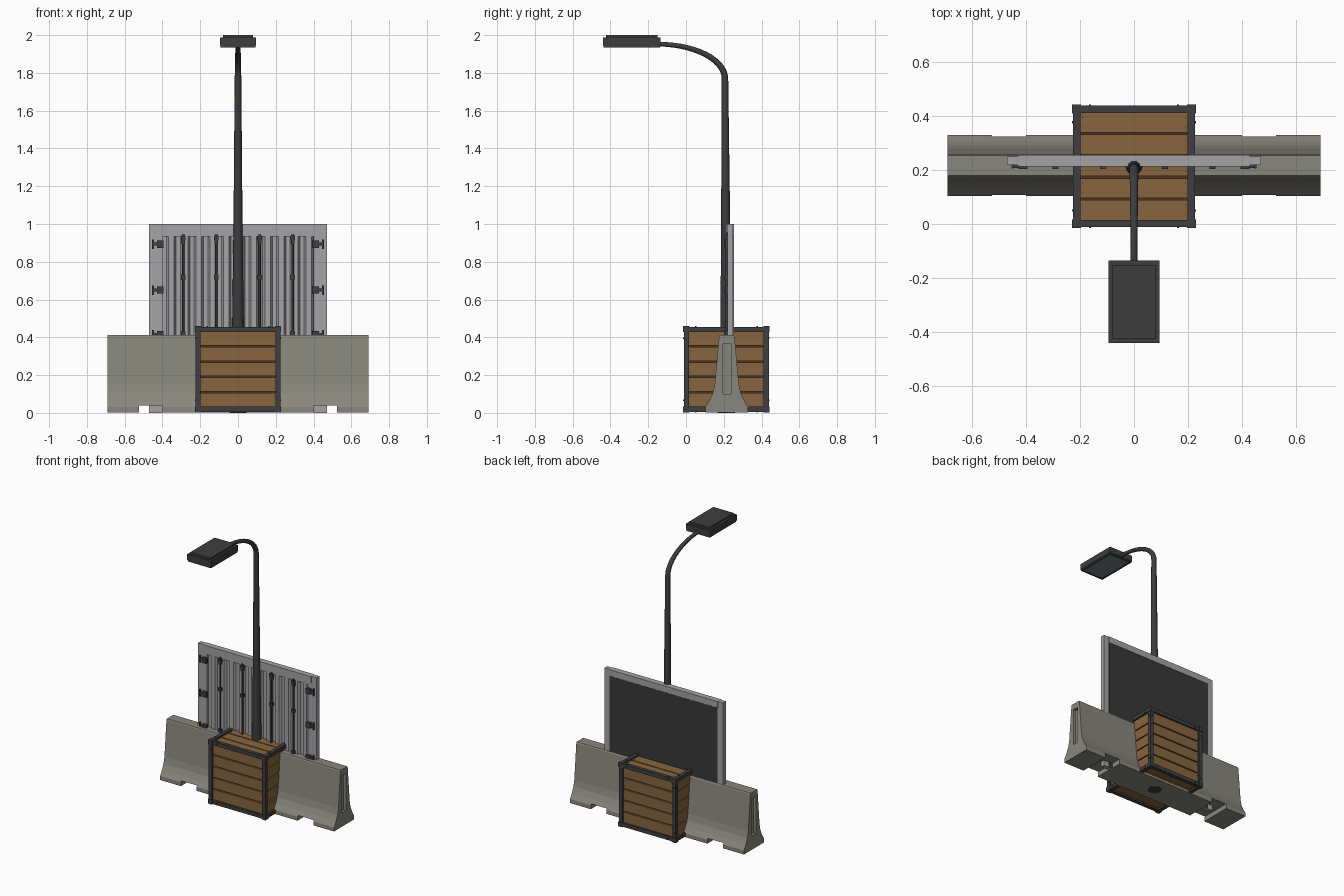
import bpy, bmesh, math
from mathutils import Matrix, Vector

if "Cube" in bpy.data.objects:
    bpy.data.objects.remove(bpy.data.objects["Cube"])


def material(name, *rgb):
    m = bpy.data.materials.new(name)
    lin = [((c / 255 + 0.055) / 1.055) ** 2.4 for c in rgb]
    m.diffuse_color = (*lin, 1)
    m.use_nodes = True
    m.node_tree.nodes["Principled BSDF"].inputs["Base Color"].default_value = m.diffuse_color
    return m


CONCRETE = material("concrete", 137, 135, 125)
STEEL = material("light_steel", 164, 163, 167)
IRON = material("dark_iron", 63, 63, 65)
LAMP = material("lamp_black", 61, 61, 61)
INNER = material("dark_panel", 56, 56, 57)
WOOD = material("wood", 136, 101, 62)
GAP = material("dark_wood", 72, 52, 30)
GLASS = material("lamp_glass", 112, 126, 134)


def box(bm, x0, x1, y0, y1, z0, z1, m=Matrix()):
    c = Vector(((x0 + x1) / 2, (y0 + y1) / 2, (z0 + z1) / 2))
    s = Matrix.Diagonal((x1 - x0, y1 - y0, z1 - z0, 1))
    bmesh.ops.create_cube(bm, size=1, matrix=m @ Matrix.Translation(c) @ s)


def finish(name, bm, mat, smooth=None):
    bmesh.ops.recalc_face_normals(bm, faces=bm.faces)
    me = bpy.data.meshes.new(name)
    bm.to_mesh(me)
    bm.free()
    me.materials.append(mat)
    if smooth:
        for p in me.polygons:
            p.use_smooth = True
        me.set_sharp_from_angle(angle=math.radians(smooth))
    ob = bpy.data.objects.new(name, me)
    bpy.context.collection.objects.link(ob)
    return ob


def boxes(name, mat, *dims):
    bm = bmesh.new()
    for d in dims:
        box(bm, *d)
    return finish(name, bm, mat)


def mirror_x(d):
    return [d, (-d[1], -d[0]) + tuple(d[2:])]


def prism(bm, points, vec):
    f = bm.faces.new([bm.verts.new(p) for p in points])
    ext = bmesh.ops.extrude_face_region(bm, geom=[f])
    bmesh.ops.translate(bm, vec=vec, verts=[v for v in ext["geom"] if isinstance(v, bmesh.types.BMVert)])


# --- concrete barrier: splayed profile, bottom notches and end slots
BY = 0.216
half = [(0.113, 0.002), (0.113, 0.03), (0.092, 0.065), (0.074, 0.105), (0.064, 0.15), (0.041, 0.405), (0.037, 0.412)]
outline = [(BY + w, z) for w, z in half] + [(BY - w, z) for w, z in reversed(half)]
bm = bmesh.new()
prism(bm, [(-0.69, y, z) for y, z in outline], (1.38, 0, 0))
barrier = finish("concrete_barrier", bm, CONCRETE)
cutter = boxes("barrier_cutter", CONCRETE,
               *mirror_x((0.40, 0.525, 0, 0.5, -0.05, 0.038)),
               *mirror_x((0.67, 0.75, BY - 0.021, BY + 0.021, 0.10, 0.368)))
cutter.hide_render = True
mod = barrier.modifiers.new("cut", "BOOLEAN")
mod.operation, mod.object, mod.solver = "DIFFERENCE", cutter, "EXACT"
bpy.context.view_layer.objects.active = barrier
bpy.ops.object.modifier_apply(modifier="cut")
bpy.data.objects.remove(cutter)

# --- wooden crate, six faces made from the front one by rotation
H = 0.2285
centre = Matrix.Translation((0, 0.2135, 0.0025 + H))
turns = [Matrix.Rotation(math.radians(a), 4, "Z") for a in (0, 90, 180, 270)]
turns += [Matrix.Rotation(math.radians(a), 4, "X") for a in (90, -90)]
planks, frame, bolts = bmesh.new(), bmesh.new(), bmesh.new()
pitch = 0.404 / 5
for t in turns:
    m = centre @ t
    for i in range(5):
        v = -0.202 + pitch * (i + 0.5)
        r = pitch / 2 - 0.004
        box(planks, -0.202, 0.202, -0.212, -0.198, v - r, v + r, m)
        for u in (-0.19, 0.19):
            for d in (-0.018, 0.018):
                box(bolts, u - 0.002, u + 0.002, -0.2135, -0.21, v + d - 0.002, v + d + 0.002, m)
    for s in (-1, 1):
        for p in (-0.163, 0.163):
            for u, w in ((p, s * 0.211), (s * 0.211, p)):
                box(bolts, u - 0.004, u + 0.004, -H, -0.22, w - 0.004, w + 0.004, m)
# frame bars along each axis and thicker corner blocks
for a in (-1, 1):
    for b in (-1, 1):
        lo = lambda s: -0.225 if s < 0 else 0.198
        A, B = (lo(a), lo(a) + 0.027), (lo(b), lo(b) + 0.027)
        L = (-0.2, 0.2)
        for d in ((*L, *A, *B), (*A, *L, *B), (*A, *B, *L)):
            box(frame, *d, centre)
        for c in (-1, 1):
            rng = [q for s in (a, b, c) for q in sorted((s * 0.196, s * H))]
            box(frame, *rng, centre)
finish("crate_planks", planks, WOOD)
finish("crate_frame", frame, IRON)
finish("crate_bolts", bolts, IRON)
bm = bmesh.new()
box(bm, *[-0.2, 0.2] * 3, centre)
finish("crate_core", bm, GAP)

# --- container wall: posts, beam and corrugated front, flat dark back
boxes("wall_frame", STEEL,
      *mirror_x((0.428, 0.47, 0.219, 0.25, 0.0, 1.0)),
      *mirror_x((0.40, 0.43, 0.222, 0.252, 0.0, 0.95)),
      (-0.43, 0.43, 0.213, 0.255, 0.955, 1.0),
      (-0.43, 0.43, 0.219, 0.252, 0.935, 0.957))
boxes("wall_back_panel", INNER, (-0.428, 0.428, 0.244, 0.2535, 0.003, 0.953))
n, x0 = 11, -0.40
step = 0.80 / n
front = []
for i in range(n):
    x = x0 + i * step
    front += [(x, 0.238), (x + step * 0.3, 0.238), (x + step * 0.45, 0.222), (x + step * 0.85, 0.222)]
front += [(0.40, 0.238), (0.40, 0.245), (-0.40, 0.245)]
bm = bmesh.new()
prism(bm, [(x, y, 0.005) for x, y in front], (0, 0, 0.932))
finish("corrugated_doors", bm, STEEL)

# --- lock rods with brackets, and hinges
bm = bmesh.new()
for x in (-0.29, -0.115, 0.115, 0.29):
    bmesh.ops.create_cone(bm, cap_ends=True, segments=10, radius1=0.006, radius2=0.006, depth=0.935,
                          matrix=Matrix.Translation((x, 0.214, 0.4775)))
    for z in (0.925, 0.718, 0.42, 0.06):
        box(bm, x - 0.011, x + 0.011, 0.204, 0.226, z - 0.012, z + 0.012)
    box(bm, x - 0.009, x + 0.009, 0.208, 0.225, 0.895, 0.94)
finish("lock_rods", bm, IRON, 40)
hinges = []
for z in (0.893, 0.65, 0.415, 0.17):
    hinges += mirror_x((0.394, 0.428, 0.203, 0.224, z - 0.019, z + 0.019))
    hinges += mirror_x((0.428, 0.447, 0.207, 0.221, z - 0.008, z + 0.008))
    hinges += mirror_x((0.445, 0.454, 0.206, 0.221, z - 0.025, z + 0.025))
boxes("hinges", IRON, *hinges)

# --- lamp post: tapered tube following a straight shaft and elliptical arm
path = [((0.213, 0.0), 0.036), ((0.213, 0.46), 0.031), ((0.21, 1.0), 0.024), ((0.206, 1.77), 0.0175)]
for i in range(1, 15):
    a = math.pi / 2 * i / 14
    path.append(((-0.15 + 0.356 * math.cos(a), 1.77 + 0.182 * math.sin(a)), 0.0175 - 0.0055 * i / 14))
bm = bmesh.new()
rings = []
for i, ((y, z), r) in enumerate(path):
    p, q = path[max(i - 1, 0)][0], path[min(i + 1, len(path) - 1)][0]
    t = Vector((0, q[0] - p[0], q[1] - p[1])).normalized()
    side = Vector((1, 0, 0))
    up = t.cross(side)
    ring = []
    for k in range(16):
        a = math.tau * k / 16
        ring.append(bm.verts.new(Vector((0, y, z)) + r * (math.cos(a) * side + math.sin(a) * up)))
    rings.append(ring)
for r0, r1 in zip(rings, rings[1:]):
    for k in range(16):
        bm.faces.new((r0[k], r0[(k + 1) % 16], r1[(k + 1) % 16], r1[k]))
bm.faces.new(rings[0])
bm.faces.new(rings[-1])
finish("lamp_post", bm, LAMP, 40)
bm = bmesh.new()
bmesh.ops.create_cone(bm, cap_ends=True, segments=16, radius1=0.046, radius2=0.046, depth=0.02,
                      matrix=Matrix.Translation((0, 0.213, 0.01)))
finish("lamp_base", bm, LAMP, 40)

# --- lamp head: body, raised lid, bottom rim and glass
boxes("lamp_head", LAMP, (-0.095, 0.095, -0.44, -0.135, 1.944, 1.987))
boxes("lamp_lid", LAMP, (-0.08, 0.08, -0.424, -0.152, 1.985, 2.0))
boxes("lamp_rim", LAMP,
      *mirror_x((0.081, 0.092, -0.437, -0.138, 1.935, 1.946)),
      (-0.082, 0.082, -0.437, -0.426, 1.935, 1.946),
      (-0.082, 0.082, -0.149, -0.138, 1.935, 1.946))
boxes("lamp_glass", GLASS, (-0.082, 0.082, -0.427, -0.148, 1.938, 1.946))
